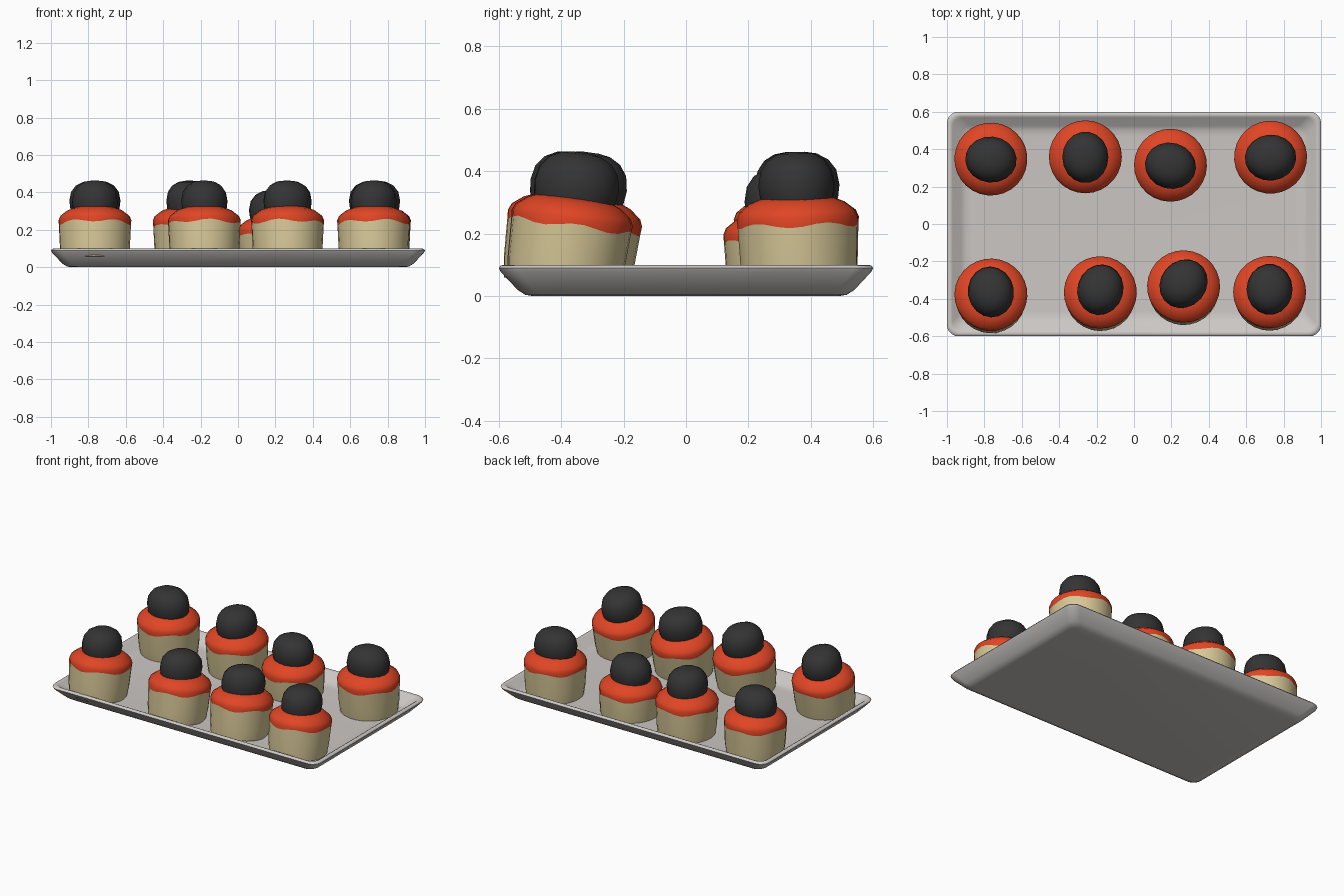
import bpy, bmesh, math
from mathutils import Matrix, Vector

if "Cube" in bpy.data.objects:
    bpy.data.objects.remove(bpy.data.objects["Cube"])


def material(name, rgb):
    m = bpy.data.materials.new(name)
    m.diffuse_color = (*rgb, 1)
    m.use_nodes = True
    m.node_tree.nodes["Principled BSDF"].inputs["Base Color"].default_value = m.diffuse_color
    return m


TRAY = material("pale grey ceramic", (0.60, 0.575, 0.555))
CREAM = material("cream sponge", (0.68, 0.575, 0.31))
RED = material("red icing", (0.75, 0.06, 0.018))
BLACK = material("black berry", (0.034, 0.034, 0.034))


def loft(name, loops, mats, band_mats=None, matrix=Matrix(), angle=50):
    """Skin a stack of equal-length loops and cap both ends."""
    bm = bmesh.new()
    rings = [[bm.verts.new(matrix @ Vector(p)) for p in loop] for loop in loops]
    n = len(rings[0])
    for b, (lo, hi) in enumerate(zip(rings, rings[1:])):
        for i in range(n):
            j = (i + 1) % n
            f = bm.faces.new((lo[i], lo[j], hi[j], hi[i]))
            f.material_index = band_mats[b] if band_mats else 0
    bm.faces.new(rings[0][::-1])
    top = bm.faces.new(rings[-1])
    top.material_index = band_mats[-1] if band_mats else 0
    me = bpy.data.meshes.new(name)
    bm.to_mesh(me)
    bm.free()
    for m in mats:
        me.materials.append(m)
    ob = bpy.data.objects.new(name, me)
    bpy.context.collection.objects.link(ob)
    bpy.ops.object.select_all(action='DESELECT')
    ob.select_set(True)
    bpy.context.view_layer.objects.active = ob
    bpy.ops.object.shade_smooth_by_angle(angle=math.radians(angle))
    return ob


def rounded_rect(inset, z, r):
    hx, hy = 1 - inset, 0.6 - inset
    pts = []
    for k, (sx, sy) in enumerate([(1, 1), (-1, 1), (-1, -1), (1, -1)]):
        for s in range(6):
            a = math.radians(90 * k + 18 * s)
            pts.append((sx * (hx - r) + r * math.cos(a),
                        sy * (hy - r) + r * math.sin(a), z))
    return pts


def circle(rx, ry, z, n, wave=0.0):
    return [(rx * math.cos(t), ry * math.sin(t), z + wave * math.sin(5 * t + 1))
            for t in (2 * math.pi * i / n for i in range(n))]


# Shallow tray: underside, flared wall, rolled rim, inner wall, floor
tray_profile = [(0.11, 0.0, 0.05), (0.085, 0.004, 0.05), (0.06, 0.02, 0.055),
                (0.006, 0.078, 0.06), (0.0, 0.09, 0.06), (0.006, 0.098, 0.06),
                (0.018, 0.1, 0.055), (0.03, 0.094, 0.05), (0.075, 0.05, 0.05),
                (0.10, 0.04, 0.05), (0.13, 0.037, 0.05)]
loft("tray", [rounded_rect(*p) for p in tray_profile], [TRAY], angle=45)

# x, y, height offset, backward tilt, turn of the berry (degrees)
cakes = [(-0.765, -0.382, 0, 8, 10), (-0.18, -0.37, 0, 8, -15),
         (0.265, -0.338, 0, 8, -40), (0.725, -0.368, 0, 8, 0),
         (-0.765, 0.348, 0, -1.5, 85), (-0.26, 0.36, 0, -1.5, 0),
         (0.195, 0.315, -0.05, -1.5, 75), (0.73, 0.358, 0, -1.5, 95)]

PIVOT = 0.22
for i, (x, y, dz, tilt, turn) in enumerate(cakes, 1):
    place = (Matrix.Translation((x, y, PIVOT + dz))
             @ Matrix.Rotation(math.radians(-tilt), 4, 'X')
             @ Matrix.Rotation(math.radians(turn), 4, 'Z')
             @ Matrix.Translation((0, 0, -PIVOT)))
    bottom = 0.055 if dz else 0.033
    # Sponge cup with icing on its upper part
    body = [(0.178, bottom, 0), (0.187, 0.10, 0), (0.193, 0.226, 0.008),
            (0.195, 0.25, 0), (0.186, 0.272, 0), (0.15, 0.30, 0), (0.115, 0.314, 0)]
    loft(f"cupcake_{i}", [circle(r, r, z, 28, w) for r, z, w in body],
         [CREAM, RED], [0, 0, 1, 1, 1, 1], place, 60)
    # Round berry on top, slightly oval
    berry = [(0.118, 0.285), (0.126, 0.315), (0.131, 0.355), (0.122, 0.403),
             (0.098, 0.436), (0.062, 0.456), (0.025, 0.462)]
    loft(f"berry_{i}", [circle(r * 0.94, r * 1.05, z, 18) for r, z in berry],
         [BLACK], None, place, 60)
